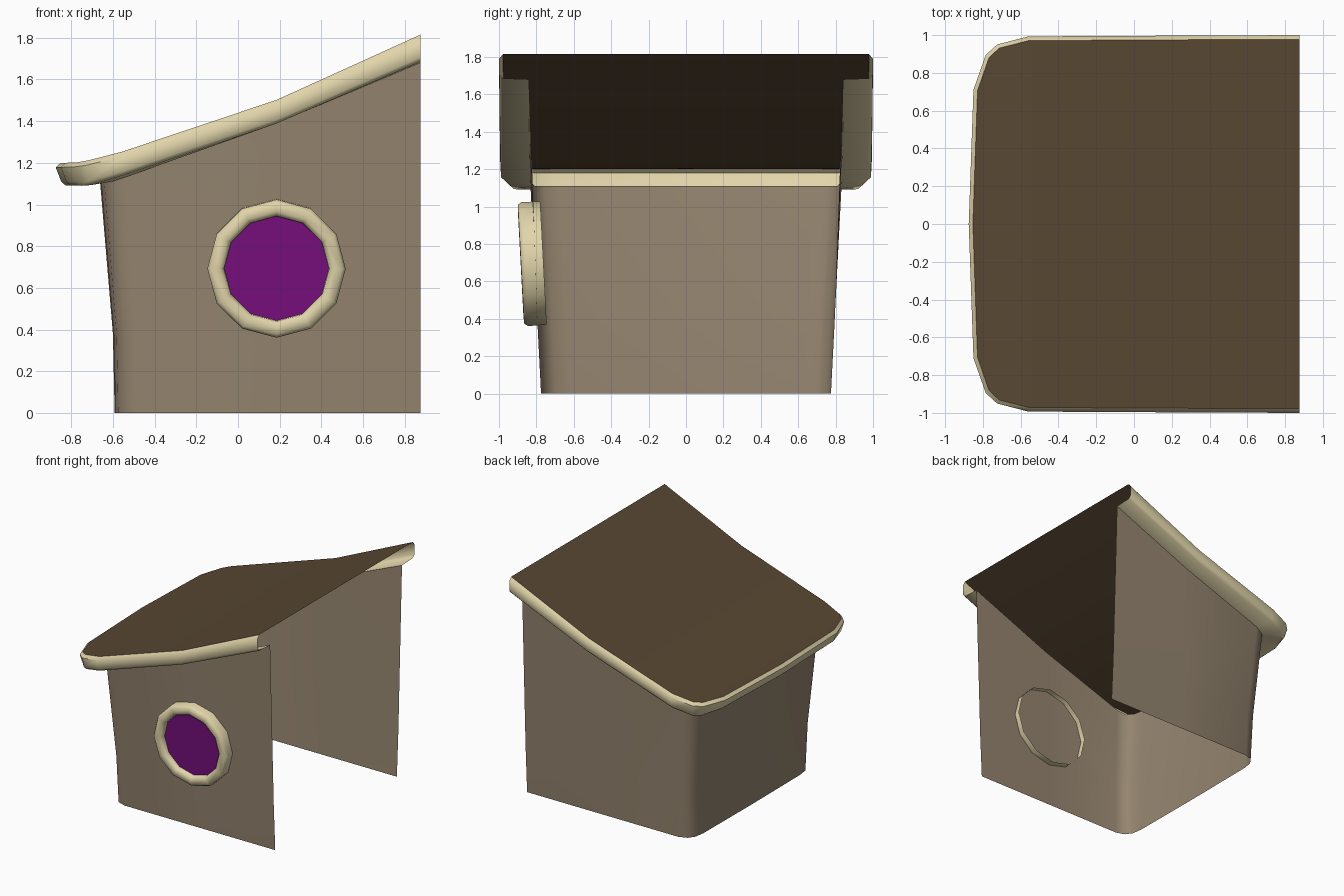
import bpy
import math
from mathutils import Vector

if "Cube" in bpy.data.objects:
    bpy.data.objects.remove(bpy.data.objects["Cube"])


def material(name, rgb):
    m = bpy.data.materials.new(name)
    m.diffuse_color = (*rgb, 1)
    m.use_nodes = True
    m.node_tree.nodes["Principled BSDF"].inputs["Base Color"].default_value = m.diffuse_color
    return m


WALL = material("wall_brown", (0.30, 0.235, 0.16))
ROOF = material("roof_brown", (0.097, 0.063, 0.032))
TRIM = material("cream_trim", (0.75, 0.66, 0.40))
GLASS = material("purple_pane", (0.19, 0.005, 0.21))


def make(name, verts, faces, mat, angle=45):
    me = bpy.data.meshes.new(name)
    me.from_pydata([tuple(v) for v in verts], [], faces)
    me.materials.append(mat)
    ob = bpy.data.objects.new(name, me)
    bpy.context.collection.objects.link(ob)
    bpy.ops.object.select_all(action='DESELECT')
    ob.select_set(True)
    bpy.context.view_layer.objects.active = ob
    bpy.ops.object.shade_smooth_by_angle(angle=math.radians(angle))
    return ob


def loft(name, rows, mat, closed=False, angle=45):
    n = len(rows[0])
    faces = []
    for r in range(len(rows) - 1):
        for i in range(n if closed else n - 1):
            j = (i + 1) % n
            faces.append((r * n + i, r * n + j, (r + 1) * n + j, (r + 1) * n + i))
    return make(name, [v for row in rows for v in row], faces, mat, angle)


def mirrored(half):
    # half runs from the open end to the centre of the closed end
    return half + [(x, -y, z) for x, y, z in half[-2::-1]]


# walls: U-shaped sheet, open at +x, flaring upwards
base = [(0.875, 0.775), (0.185, 0.775), (-0.47, 0.775), (-0.54, 0.75),
        (-0.575, 0.70), (-0.588, 0.62), (-0.592, 0)]
crown = [(0.875, 0.84, 1.68), (0.185, 0.838, 1.39), (-0.53, 0.833, 1.135),
         (-0.605, 0.81, 1.11), (-0.642, 0.76, 1.11), (-0.657, 0.68, 1.11), (-0.662, 0, 1.11)]
wall_bottom = mirrored([(x, y, 0) for x, y in base])
wall_mid = mirrored([(b[0] + 0.12 * (c[0] - b[0]), b[1] + 0.3 * (c[1] - b[1]), 0.38)
                     for b, c in zip(base, crown)])
wall_top = mirrored(crown)
loft("walls", [wall_bottom, wall_mid, wall_top], WALL)

# eave outline: x, y, top z, trim height, outward direction
eave = [(0.875, 1.0, 1.815, 0.13, (0, 1)), (0.185, 0.997, 1.502, 0.113, (0, 1)),
        (-0.56, 0.993, 1.253, 0.115, (-0.1, 1)), (-0.725, 0.95, 1.213, 0.12, (-0.5, 0.86)),
        (-0.785, 0.895, 1.203, 0.113, (-0.8, 0.6)), (-0.85, 0.71, 1.20, 0.108, (-0.98, 0.17)),
        (-0.875, 0, 1.20, 0.108, (-1, 0))]


def trim_row(inset, drop):
    return mirrored([(x - inset(d) * d[0], y - inset(d) * d[1], z - drop * h)
                     for x, y, z, h, d in eave])


roof_edge = trim_row(lambda d: 0.022, 0)
loft("eave_trim", [wall_top,
                   trim_row(lambda d: 0.022 - 0.025 * d[0], 1.0),
                   trim_row(lambda d: 0.002 - 0.025 * d[0], 0.84),
                   trim_row(lambda d: 0.0, 0.2),
                   roof_edge], TRIM, angle=50)

# roof sheet bridging both eaves
n = len(roof_edge)
make("roof", roof_edge,
     [(i, i + 1, n - 2 - i, n - 1 - i) for i in range(n // 2 - 1)]
     + [(n // 2 - 1, n // 2, n // 2 + 1)], ROOF)

# round window, tilted with the front wall
U = Vector((1, 0, 0))
V = Vector((0, -0.053, 1)).normalized()
N = U.cross(V)
C = Vector((0.185, -0.812, 0.695))


def ring(r, depth):
    return [C + N * depth + U * r * math.cos(a * math.pi / 6) + V * r * math.sin(a * math.pi / 6)
            for a in range(12)]


loft("window_frame", [ring(0.33, -0.05), ring(0.332, 0.05), ring(0.318, 0.07),
                      ring(0.275, 0.072), ring(0.253, 0.055), ring(0.25, 0.02)],
     TRIM, closed=True, angle=60)
make("window_pane", ring(0.251, 0.03), [tuple(range(12))], GLASS)
